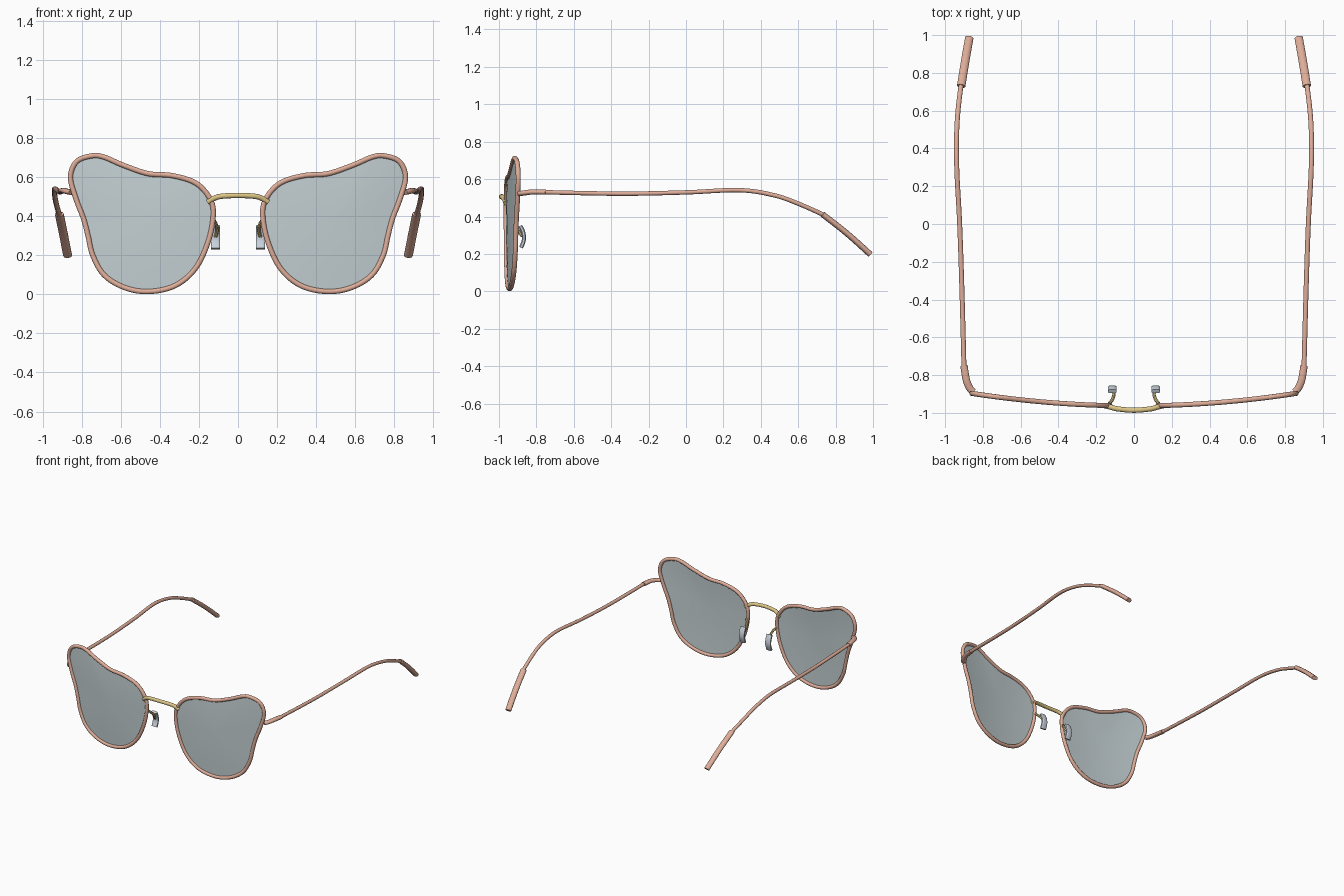
import bpy, bmesh, math
from mathutils import Vector

cube = bpy.data.objects.get("Cube")
if cube:
    bpy.data.objects.remove(cube, do_unlink=True)


def material(name, r, g, b, alpha=1.0):
    mat = bpy.data.materials.new(name)
    mat.use_nodes = True
    mat.diffuse_color = (r, g, b, alpha)
    bsdf = mat.node_tree.nodes["Principled BSDF"]
    bsdf.inputs["Base Color"].default_value = (r, g, b, 1)
    bsdf.inputs["Alpha"].default_value = alpha
    bsdf.inputs["Roughness"].default_value = 0.5
    return mat


ROSE = material("rose frame", 0.74, 0.42, 0.32)
GOLD = material("pale gold", 0.72, 0.56, 0.24)
PAD = material("clear grey pad", 0.58, 0.64, 0.71)
LENS = material("grey lens", 0.55, 0.63, 0.65, 0.8)


def smooth_path(points, closed=False, steps=6):
    """Catmull-Rom curve through the points."""
    p = [Vector(q) for q in points]
    n = len(p)
    pick = (lambda i: p[i % n]) if closed else (lambda i: p[max(0, min(n - 1, i))])
    out = []
    for i in range(n if closed else n - 1):
        a, b, c, d = (pick(i + k) for k in (-1, 0, 1, 2))
        for s in range(steps):
            t = s / steps
            out.append(0.5 * (2 * b + (c - a) * t + (2 * a - 5 * b + 4 * c - d) * t ** 2
                              + (3 * b - a - 3 * c + d) * t ** 3))
    if not closed:
        out.append(p[-1])
    return out


def finish(name, bm, mat):
    bmesh.ops.recalc_face_normals(bm, faces=bm.faces)
    mesh = bpy.data.meshes.new(name)
    bm.to_mesh(mesh)
    bm.free()
    mesh.materials.append(mat)
    obj = bpy.data.objects.new(name, mesh)
    bpy.context.collection.objects.link(obj)
    bpy.ops.object.select_all(action="DESELECT")
    obj.select_set(True)
    bpy.context.view_layer.objects.active = obj
    bpy.ops.object.shade_smooth_by_angle(angle=math.radians(40))
    return obj


def sweep(name, points, wide, high, ref, mat, closed=False, sides=12, power=1.0):
    """Tube along a path; 'high' is towards ref, a power below 1 squares the section."""
    path = smooth_path(points, closed)
    n = len(path)
    bm = bmesh.new()
    rings = []

    def rounded(v):
        return math.copysign(abs(v) ** power, v)

    for i, p in enumerate(path):
        if closed:
            tangent = path[(i + 1) % n] - path[i - 1]
        else:
            tangent = path[min(i + 1, n - 1)] - path[max(i - 1, 0)]
        tangent.normalize()
        side = tangent.cross(Vector(ref)).normalized()
        up = side.cross(tangent)
        angles = [2 * math.pi * (k + 0.5) / sides for k in range(sides)]
        rings.append([bm.verts.new(p + side * wide * rounded(math.cos(a))
                                   + up * high * rounded(math.sin(a))) for a in angles])
    for i in range(n if closed else n - 1):
        r, q = rings[i], rings[(i + 1) % n]
        for k in range(sides):
            j = (k + 1) % sides
            bm.faces.new((r[k], r[j], q[j], q[k]))
    if not closed:
        bm.faces.new(rings[0])
        bm.faces.new(rings[-1])
    return finish(name, bm, mat)


def front_y(x):
    """Wrap of the front frame."""
    return -0.963 + 0.09 * x * x


# Outline of one lens, as x and z
OUTLINE = [(.858, .60), (.83, .49), (.792, .39), (.768, .30), (.744, .20), (.685, .098),
           (.58, .034), (.456, .014), (.32, .045), (.215, .136), (.149, .28), (.126, .418),
           (.149, .50), (.22, .572), (.338, .608), (.46, .618), (.585, .66), (.687, .703),
           (.749, .709), (.826, .68)]


def lens(name, s):
    edge = smooth_path([(x, 0, z) for x, z in OUTLINE], True)
    mid = Vector((.47, 0, .36))
    bm = bmesh.new()

    def vert(p, t):
        return bm.verts.new((s * p.x, front_y(p.x) - 0.008 * (1 - t * t), p.z))

    rings = [[vert(mid.lerp(p, t), t) for p in edge] for t in (.25, .5, .75, 1)]
    centre = vert(mid, 0)
    n = len(edge)
    for i in range(n):
        j = (i + 1) % n
        bm.faces.new((centre, rings[0][i], rings[0][j]))
        for a, b in zip(rings, rings[1:]):
            bm.faces.new((a[i], b[i], b[j], a[j]))
    return finish(name, bm, LENS)


X, Y, Z = (1, 0, 0), (0, 1, 0), (0, 0, 1)

for side, s in (("left", 1), ("right", -1)):
    def flip(points):
        return [(s * x, y, z) for x, y, z in points]

    # Rim and lens
    sweep(side + "_rim", flip([(x, front_y(x), z) for x, z in OUTLINE]),
          .0135, .0135, Y, ROSE, closed=True)
    lens(side + "_lens", s)

    # End piece, arm and arm tip
    sweep(side + "_end_piece", flip([(.852, -.889, .522), (.872, -.865, .526),
                                     (.889, -.82, .531), (.90, -.75, .53)]),
          .020, .014, Z, ROSE)
    sweep(side + "_arm", flip([(.90, -.76, .53), (.911, -.35, .522), (.923, 0, .529),
                               (.938, .286, .541), (.939, .473, .513),
                               (.931, .607, .466), (.915, .74, .407)]),
          .0135, .012, Z, ROSE)
    sweep(side + "_arm_tip", flip([(.915, .73, .412), (.894, .86, .310), (.872, .985, .198)]),
          .023, .016, Z, ROSE)

    # Nose pad and its wire
    sweep(side + "_pad_wire", flip([(.132, -.95, .385), (.115, -.93, .365),
                                    (.106, -.90, .33), (.115, -.876, .295)]),
          .009, .009, X, GOLD, sides=8)
    sweep(side + "_nose_pad", flip([(.115, -.886, .350), (.115, -.870, .315),
                                    (.115, -.867, .275), (.115, -.882, .233)]),
          .011, .023, X, PAD, power=.5)

# Bridge
sweep("bridge", [(-.155, -.962, .472), (-.125, -.969, .49), (-.085, -.979, .502),
                 (0, -.986, .506), (.085, -.979, .502), (.125, -.969, .49),
                 (.155, -.962, .472)], .014, .014, Y, GOLD)
